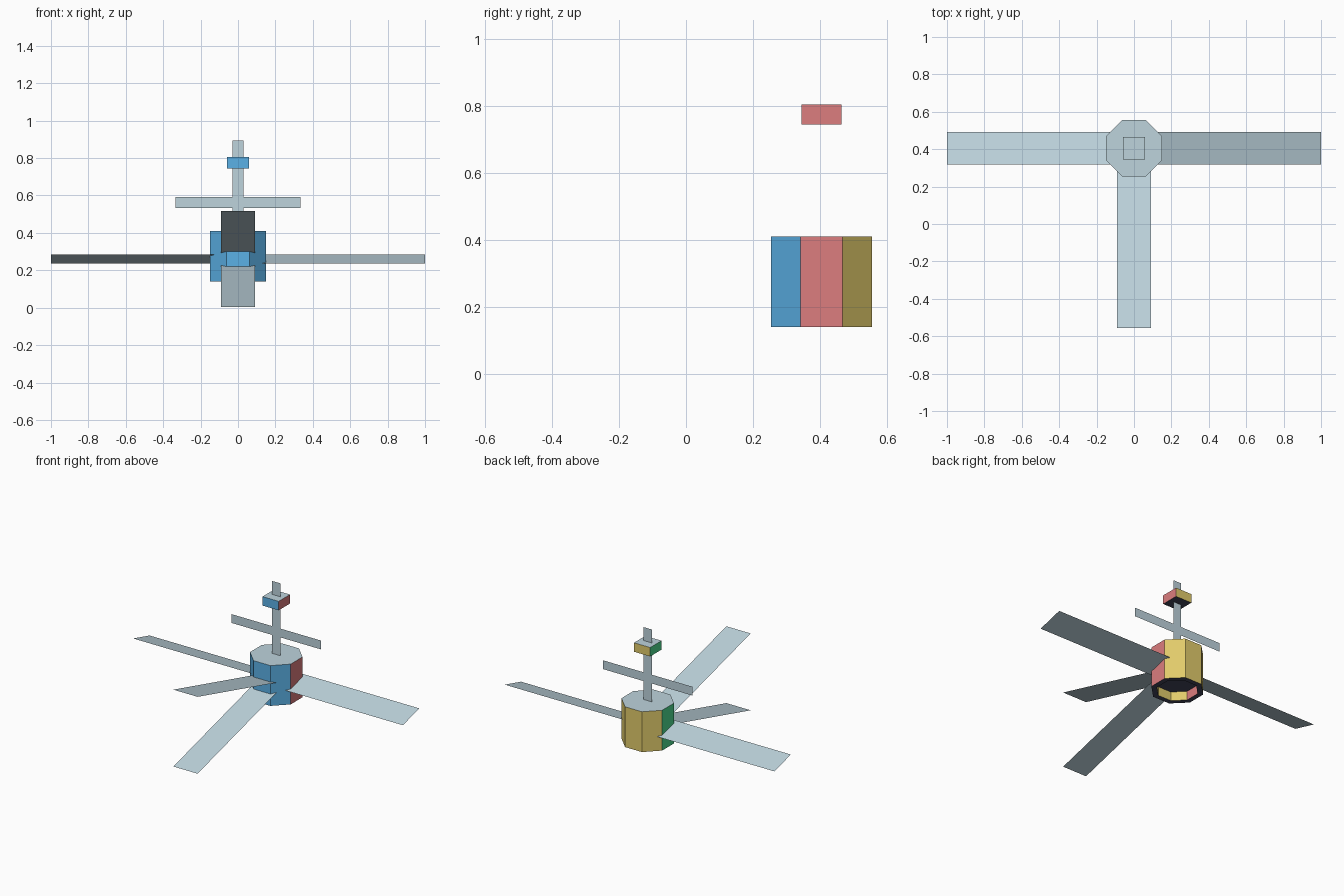
import bpy, bmesh, math
from mathutils import Matrix, Vector

if "Cube" in bpy.data.objects:
    bpy.data.objects.remove(bpy.data.objects["Cube"])

CY = 0.405           # y of the hub axis
HUB_Z = 0.26         # height where the panels meet
TILT = math.radians(15)


def linear(c):
    c /= 255
    return c / 12.92 if c <= 0.04045 else ((c + 0.055) / 1.055) ** 2.4


def material(name, rgb):
    m = bpy.data.materials.new(name)
    m.diffuse_color = (*[linear(c) for c in rgb], 1)
    m.use_nodes = True
    m.node_tree.nodes["Principled BSDF"].inputs["Base Color"].default_value = m.diffuse_color
    return m


PALE = material("pale_grey_blue", (189, 211, 220))
DARK = material("dark_navy", (66, 70, 90))
BLUE = material("blue", (91, 177, 230))
YELLOW = material("yellow", (225, 203, 107))
RED = material("red", (220, 125, 127))
GREEN = material("green", (77, 222, 146))


def finish(name, bm, mats):
    me = bpy.data.meshes.new(name)
    bm.to_mesh(me)
    bm.free()
    for m in mats:
        me.materials.append(m)
    ob = bpy.data.objects.new(name, me)
    bpy.context.collection.objects.link(ob)
    return ob


def plate(name, x0, x1, y0, y1, matrix):
    """Single flat rectangle, facing local +z."""
    bm = bmesh.new()
    bm.faces.new([bm.verts.new(matrix @ Vector((x, y, 0)))
                  for x, y in ((x0, y0), (x1, y0), (x1, y1), (x0, y1))])
    return finish(name, bm, [PALE])


def colour_by_direction(name, bm):
    """Every face takes the colour of the side it points to."""
    bmesh.ops.recalc_face_normals(bm, faces=bm.faces)
    for f in bm.faces:
        n = f.normal
        if abs(n.z) > 0.5:
            f.material_index = 0 if n.z > 0 else 1
        elif abs(n.y) > 0.1:
            f.material_index = 2 if n.y < 0 else 3
        else:
            f.material_index = 4 if n.x > 0 else 5
    return finish(name, bm, [PALE, DARK, BLUE, YELLOW, RED, GREEN])


# Octagonal hub with a shallow recess underneath
bm = bmesh.new()
r = 0.151 / math.cos(math.pi / 8)
bmesh.ops.create_cone(bm, cap_ends=True, segments=8, radius1=r, radius2=r, depth=0.27,
                      matrix=Matrix.Translation((0, CY, 0.275)) @ Matrix.Rotation(math.pi / 8, 4, 'Z'))
bmesh.ops.recalc_face_normals(bm, faces=bm.faces)
bottom = min(bm.faces, key=lambda f: f.calc_center_median().z)
bmesh.ops.inset_region(bm, faces=[bottom], thickness=0.035)
bottom = min((f for f in bm.faces if len(f.verts) == 8), key=lambda f: f.calc_center_median().z)
cap = bmesh.ops.extrude_discrete_faces(bm, faces=[bottom])["faces"][0]
bmesh.ops.translate(bm, verts=cap.verts, vec=(0, 0, 0.06))
colour_by_direction("hub", bm)

# Small box on the mast
bm = bmesh.new()
bmesh.ops.create_cube(bm, size=1, matrix=Matrix.Translation((0, CY, 0.775))
                      @ Matrix.Diagonal((0.12, 0.12, 0.06, 1)))
colour_by_direction("mast_box", bm)

# Flat upright mast and crossbar, facing the front
upright = Matrix.Translation((0, CY, 0)) @ Matrix.Rotation(math.pi / 2, 4, 'X')
plate("mast", -0.03, 0.03, 0.41, 0.895, upright)
plate("crossbar", -0.333, 0.333, 0.533, 0.592, upright)

# Four long panels radiating from the hub centre
centre = Matrix.Translation((0, CY, HUB_Z))
for side, sign in (("left", -1), ("right", 1)):
    x0, x1 = sorted((0, sign))
    plate(side + "_panel", x0, x1, -0.09, 0.09, centre @ Matrix.Rotation(sign * TILT, 4, 'X'))
for side, sign in (("upper", -1), ("lower", 1)):
    plate(side + "_front_panel", -0.09, 0.09, -0.995, 0, centre @ Matrix.Rotation(sign * TILT, 4, 'X'))
